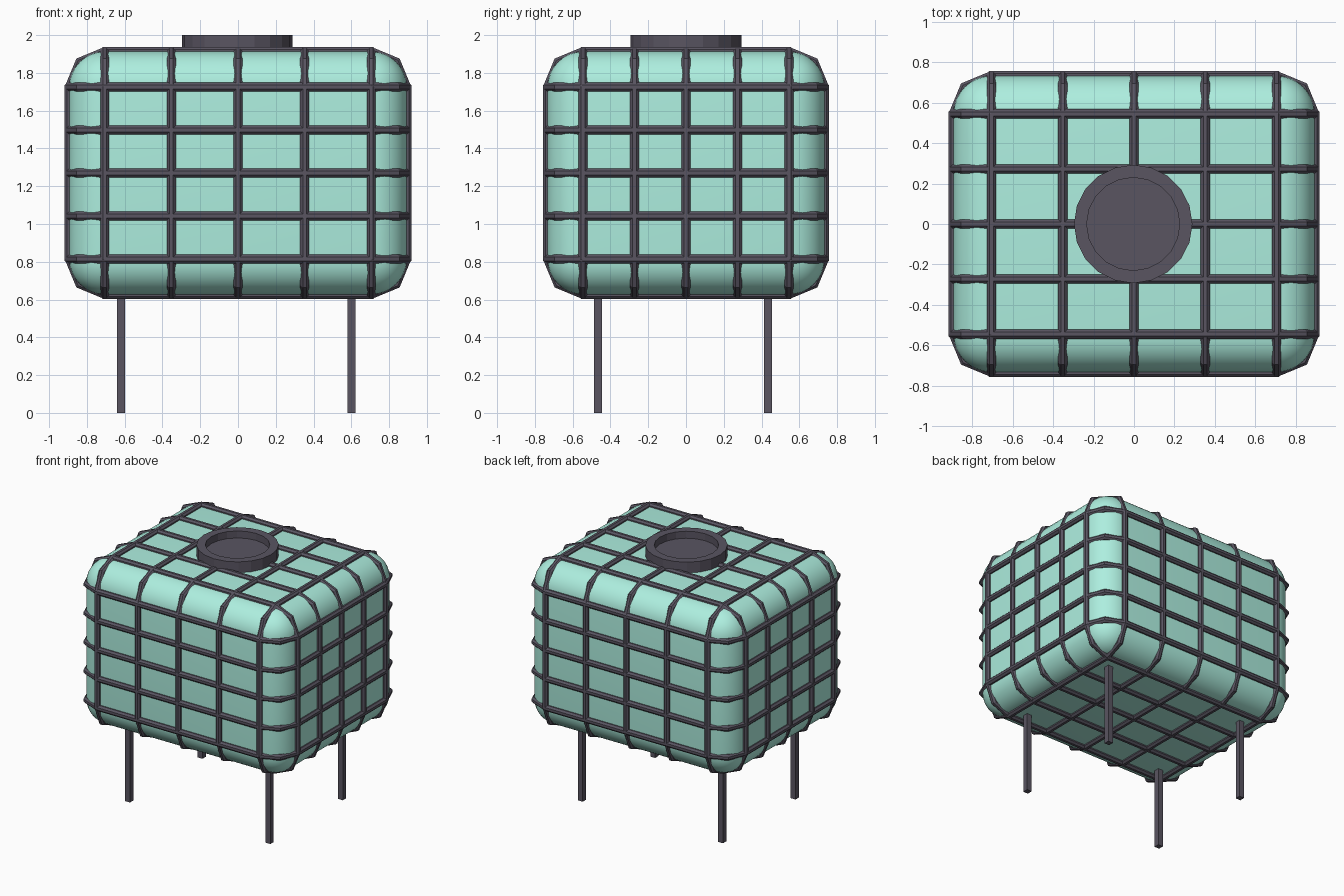
import bpy, bmesh, math
from mathutils import Vector

if "Cube" in bpy.data.objects:
    bpy.data.objects.remove(bpy.data.objects["Cube"])

HALF = Vector((0.895, 0.735, 0.645))   # tank half extents
MID = Vector((0, 0, 1.27))             # tank centre
R = 0.19                               # corner radius


def material(name, col):
    m = bpy.data.materials.new(name)
    m.diffuse_color = (*col, 1)
    m.use_nodes = True
    m.node_tree.nodes["Principled BSDF"].inputs["Base Color"].default_value = m.diffuse_color
    return m


MINT = material("mint", (0.42, 0.86, 0.74))
DARK = material("dark_metal", (0.10, 0.09, 0.12))


def add(name, bm, mat):
    bmesh.ops.recalc_face_normals(bm, faces=bm.faces)
    me = bpy.data.meshes.new(name)
    bm.to_mesh(me)
    bm.free()
    me.materials.append(mat)
    ob = bpy.data.objects.new(name, me)
    bpy.context.collection.objects.link(ob)
    return ob


def box(name, centre, size, mat):
    bm = bmesh.new()
    bmesh.ops.create_cube(bm, size=1)
    for v in bm.verts:
        v.co = Vector(a * b for a, b in zip(v.co, size)) + Vector(centre)
    return add(name, bm, mat)


def sweep(bm, loops):
    # joins closed loops into a tube that closes on itself
    rows = [[bm.verts.new(p) for p in loop] for loop in loops]
    n = len(rows[0])
    for i, a in enumerate(rows):
        b = rows[(i + 1) % len(rows)]
        for j in range(n):
            k = (j + 1) % n
            bm.faces.new((a[j], a[k], b[k], b[j]))


def ring(bm, axis, pos):
    # one cage hoop: octagonal bar following a chamfered rectangle
    u, w = (axis + 1) % 3, (axis + 2) % 3
    loops = []
    for s in range(8):
        t = math.radians(22.5 + 45 * s)
        along, out = 0.025 * math.cos(t), 0.025 * math.sin(t)
        loop = []
        for c, (su, sw) in enumerate(((1, 1), (-1, 1), (-1, -1), (1, -1))):
            for step in range(3):
                a = math.radians(90 * c + 45 * step)
                p = Vector()
                p[axis] = pos + along
                p[u] = su * (HALF[u] - R) + (R + out) * math.cos(a)
                p[w] = sw * (HALF[w] - R) + (R + out) * math.sin(a)
                loop.append(p + MID)
        loops.append(loop)
    sweep(bm, loops)


# Tank: rounded box
tank = box("tank", MID, HALF * 2, MINT)
bev = tank.modifiers.new("round", 'BEVEL')
bev.width = R
bev.segments = 8
bpy.context.view_layer.objects.active = tank
tank.select_set(True)
bpy.ops.object.modifier_apply(modifier="round")
bpy.ops.object.shade_smooth_by_angle(angle=math.radians(35))

# Cage: five hoops in each direction
for axis, name in enumerate(("cage_cross_hoops", "cage_long_hoops", "cage_level_hoops")):
    bm = bmesh.new()
    for i in range(-2, 3):
        ring(bm, axis, i / 2 * (HALF[axis] - R))
    add(name, bm, DARK)

# Lid: collar with a sunken cap
bm = bmesh.new()
N = 20
prev = None
for r, z in ((0.293, 1.88), (0.293, 2.0), (0.23, 2.0), (0.23, 1.945)):
    row = [bm.verts.new((r * math.cos(2 * math.pi * i / N) - 0.004,
                         r * math.sin(2 * math.pi * i / N), z)) for i in range(N)]
    if prev:
        for i in range(N):
            k = (i + 1) % N
            bm.faces.new((prev[i], prev[k], row[k], row[i]))
    else:
        bm.faces.new(row[::-1])
    prev = row
bm.faces.new(prev)
add("lid", bm, DARK)

# Legs
for sx, x in (("left", -0.62), ("right", 0.60)):
    for sy, y in (("front", -0.465), ("back", 0.435)):
        box(f"{sy}_{sx}_leg", (x, y, 0.32), (0.042, 0.042, 0.64), DARK)
